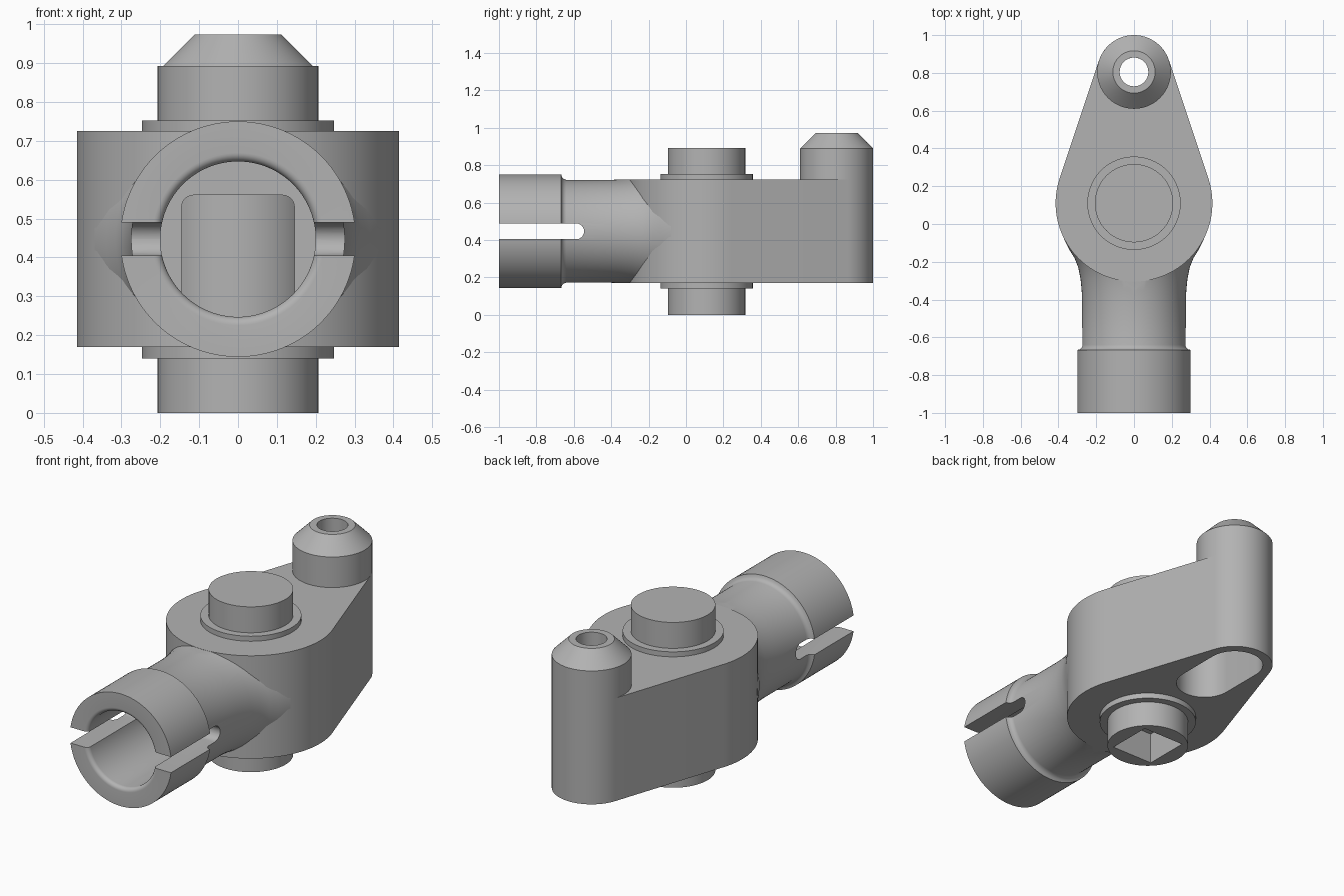
import bpy, bmesh, math
from mathutils import Vector

cube = bpy.data.objects.get("Cube")
if cube:
    bpy.data.objects.remove(cube, do_unlink=True)

grey = bpy.data.materials.new("machined_grey")
grey.use_nodes = True
grey.diffuse_color = (0.45, 0.45, 0.45, 1)
grey.node_tree.nodes["Principled BSDF"].inputs["Base Color"].default_value = grey.diffuse_color

MID = 0.447        # height of the socket axis
LOW, HIGH = 0.17, 0.725
HUB_Y, TIP_Y = 0.11, 0.805
HUB_R, TIP_R = 0.415, 0.195
AXES = {"x": lambda u, v, w: (w, u, v),
        "y": lambda u, v, w: (u, w, v),
        "z": lambda u, v, w: (u, v, w)}


def finish(name, bm):
    bmesh.ops.remove_doubles(bm, verts=bm.verts, dist=1e-5)
    bmesh.ops.recalc_face_normals(bm, faces=bm.faces)
    mesh = bpy.data.meshes.new(name)
    bm.to_mesh(mesh)
    bm.free()
    mesh.materials.append(grey)
    ob = bpy.data.objects.new(name, mesh)
    bpy.context.collection.objects.link(ob)
    return ob


def arc(cx, cy, r, a0, a1, n=24):
    return [(cx + r * math.cos(a0 + (a1 - a0) * i / n),
             cy + r * math.sin(a0 + (a1 - a0) * i / n)) for i in range(n + 1)]


def prism(name, outline, lo, hi, axis="z"):
    bm = bmesh.new()
    face = bm.faces.new([bm.verts.new(AXES[axis](u, v, lo)) for u, v in outline])
    ext = bmesh.ops.extrude_face_region(bm, geom=[face])
    move = Vector(AXES[axis](0, 0, hi - lo))
    bmesh.ops.translate(bm, vec=move, verts=[v for v in ext["geom"] if isinstance(v, bmesh.types.BMVert)])
    return finish(name, bm)


def revolve(name, profile, centre, axis, closed=False, steps=96):
    # profile holds (radius, position along the axis)
    bm = bmesh.new()
    pts = [bm.verts.new(Vector(AXES[axis](r, 0, h)) + Vector(centre)) for r, h in profile]
    pairs = list(zip(pts, pts[1:])) + ([(pts[-1], pts[0])] if closed else [])
    edges = [bm.edges.new(p) for p in pairs]
    bmesh.ops.spin(bm, geom=pts + edges, cent=centre, axis=AXES[axis](0, 0, 1),
                   angle=2 * math.pi, steps=steps)
    return finish(name, bm)


def boolean(ob, tool, operation="DIFFERENCE"):
    mod = ob.modifiers.new(operation.title(), "BOOLEAN")
    mod.operation, mod.object, mod.solver = operation, tool, "EXACT"
    bpy.ops.object.select_all(action="DESELECT")
    bpy.context.view_layer.objects.active = ob
    ob.select_set(True)
    bpy.ops.object.modifier_apply(modifier=mod.name)


def box_outline(u0, u1, v0, v1):
    return [(u0, v0), (u1, v0), (u1, v1), (u0, v1)]


pi = math.pi

# Tapered arm: two circles joined by their tangents
tilt = math.asin((HUB_R - TIP_R) / (TIP_Y - HUB_Y))
arm = prism("tapered_arm",
            arc(0, TIP_Y, TIP_R, tilt, pi - tilt, 40)
            + arc(0, HUB_Y, HUB_R, pi - tilt, 2 * pi + tilt, 64), LOW, HIGH)

# Socket tube with collar, rounded lip and flared root
lip = arc(0.222, -0.978, 0.022, 1.5 * pi, pi, 6)
socket = revolve("socket_tube",
                 [(0.303, -1)] + lip + [(0.2, -0.45), (0.0, -0.45)], (0, 0, MID), "y")
bpy.data.objects.remove(socket, do_unlink=True)
outer = [(0, -0.08), (0.37, -0.08), (0.34, -0.14), (0.315, -0.18), (0.295, -0.23),
         (0.283, -0.29), (0.277, -0.35), (0.275, -0.4), (0.275, -0.64),
         (0.279, -0.653), (0.289, -0.663), (0.303, -0.667), (0.303, -1)]
socket = revolve("socket_tube", outer + lip + [(0.2, -0.45), (0, -0.45)], (0, 0, MID), "y")

# Cutters
side_slot = prism("side_slot_cutter",
                  [(-1.1, MID - 0.0425)]
                  + arc(-0.5875, MID, 0.0425, -pi / 2, pi / 2, 16)
                  + [(-1.1, MID + 0.0425)], -0.5, 0.5, "x")
window = prism("window_cutter",
               [(-0.145, 0.23), (0.145, 0.23)]
               + arc(0.115, 0.53, 0.03, 0, pi / 2, 6)
               + arc(-0.115, 0.53, 0.03, pi / 2, pi, 6), -0.5, 0.02, "y")
root_slabs = [prism("root_slab_cutter", box_outline(-0.6, 0.6, -0.64, 0.2), lo, hi)
              for lo, hi in ((0, LOW + 0.001), (HIGH - 0.001, 1))]
under_slot = prism("underside_slot_cutter",
                   arc(0, TIP_Y, 0.145, 0, pi, 32) + arc(0, 0.565, 0.145, pi, 2 * pi, 32),
                   0.1, 0.56)
tip_bore = prism("tip_bore_cutter", arc(0, TIP_Y, 0.076, 0, 2 * pi * 47 / 48, 47), 0.5, 0.8)
key_socket = prism("key_socket_cutter",
                   box_outline(-0.125, 0.125, HUB_Y - 0.125, HUB_Y + 0.125), -0.1, 0.2)

# Pivot shaft with a flange on each side of the arm
shaft = revolve("pivot_shaft",
                [(0, 0), (0.207, 0), (0.207, 0.14), (0.247, 0.14), (0.247, LOW + 0.01),
                 (0.207, LOW + 0.01), (0.207, HIGH - 0.01), (0.247, HIGH - 0.01),
                 (0.247, 0.752), (0.207, 0.752), (0.207, 0.892), (0, 0.892)],
                (0, HUB_Y, 0), "z")

# Hollow, chamfered post on the arm tip
post = revolve("tip_post",
               [(TIP_R, HIGH), (TIP_R, 0.89), (0.112, 0.973), (0.076, 0.973), (0.076, HIGH)],
               (0, TIP_Y, 0), "z", closed=True)

for part, tools in ((socket, [side_slot, window] + root_slabs),
                    (arm, [window, under_slot, tip_bore]),
                    (shaft, [key_socket])):
    for tool in tools:
        boolean(part, tool)

for tool in [side_slot, window, under_slot, tip_bore, key_socket] + root_slabs:
    bpy.data.objects.remove(tool, do_unlink=True)

# Smooth shading with sharp machined edges
bpy.ops.object.select_all(action="DESELECT")
for part in (arm, socket, shaft, post):
    part.select_set(True)
bpy.context.view_layer.objects.active = arm
bpy.ops.object.shade_smooth_by_angle(angle=math.radians(30))
